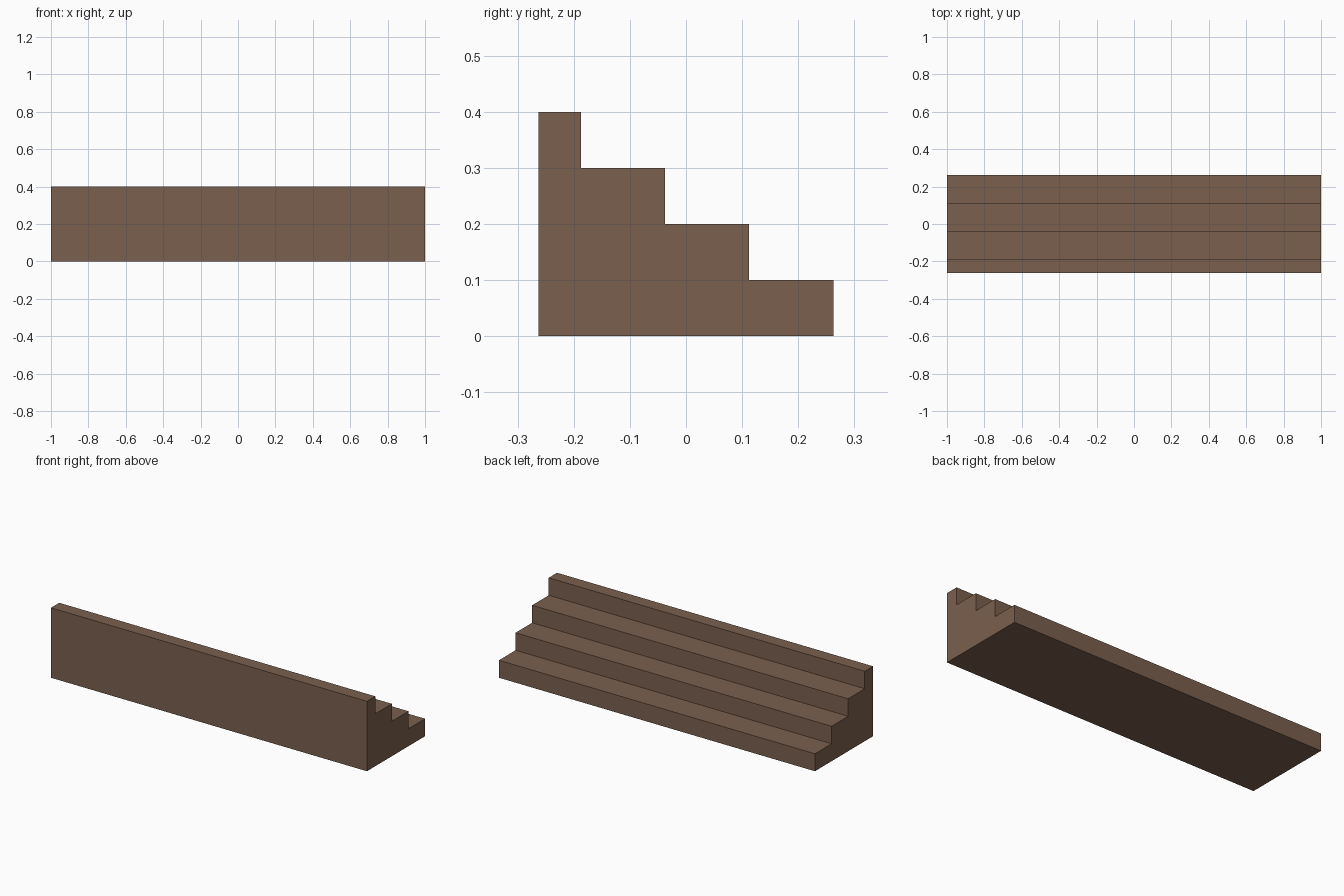
import bpy, bmesh

if "Cube" in bpy.data.objects:
    bpy.data.objects.remove(bpy.data.objects["Cube"])

# Stair proportions
HALF_LENGTH = 1.0
RISE, TREAD, TOP_LEDGE, STEPS = 0.1, 0.15, 0.075, 4
depth = TOP_LEDGE + TREAD * (STEPS - 1)

# Brown material
brown = bpy.data.materials.new("brown")
brown.diffuse_color = (0.195, 0.117, 0.076, 1)
brown.use_nodes = True
brown.node_tree.nodes["Principled BSDF"].inputs["Base Color"].default_value = brown.diffuse_color

# Side profile (y, z): flat front wall, steps descending to the back
y, z = -depth / 2, RISE * STEPS
profile = [(y, 0), (y, z)]
y += TOP_LEDGE
for i in range(STEPS):
    profile.append((y, z))
    z -= RISE
    profile.append((y, max(z, 0)))
    y += TREAD

# Steps: extrude the profile along x
bm = bmesh.new()
face = bm.faces.new([bm.verts.new((-HALF_LENGTH, py, pz)) for py, pz in profile])
ext = bmesh.ops.extrude_face_region(bm, geom=[face], use_keep_orig=True)
moved = [v for v in ext["geom"] if isinstance(v, bmesh.types.BMVert)]
bmesh.ops.translate(bm, verts=moved, vec=(2 * HALF_LENGTH, 0, 0))
bmesh.ops.recalc_face_normals(bm, faces=bm.faces)
mesh = bpy.data.meshes.new("steps")
bm.to_mesh(mesh)
bm.free()
mesh.materials.append(brown)
bpy.context.collection.objects.link(bpy.data.objects.new("steps", mesh))
